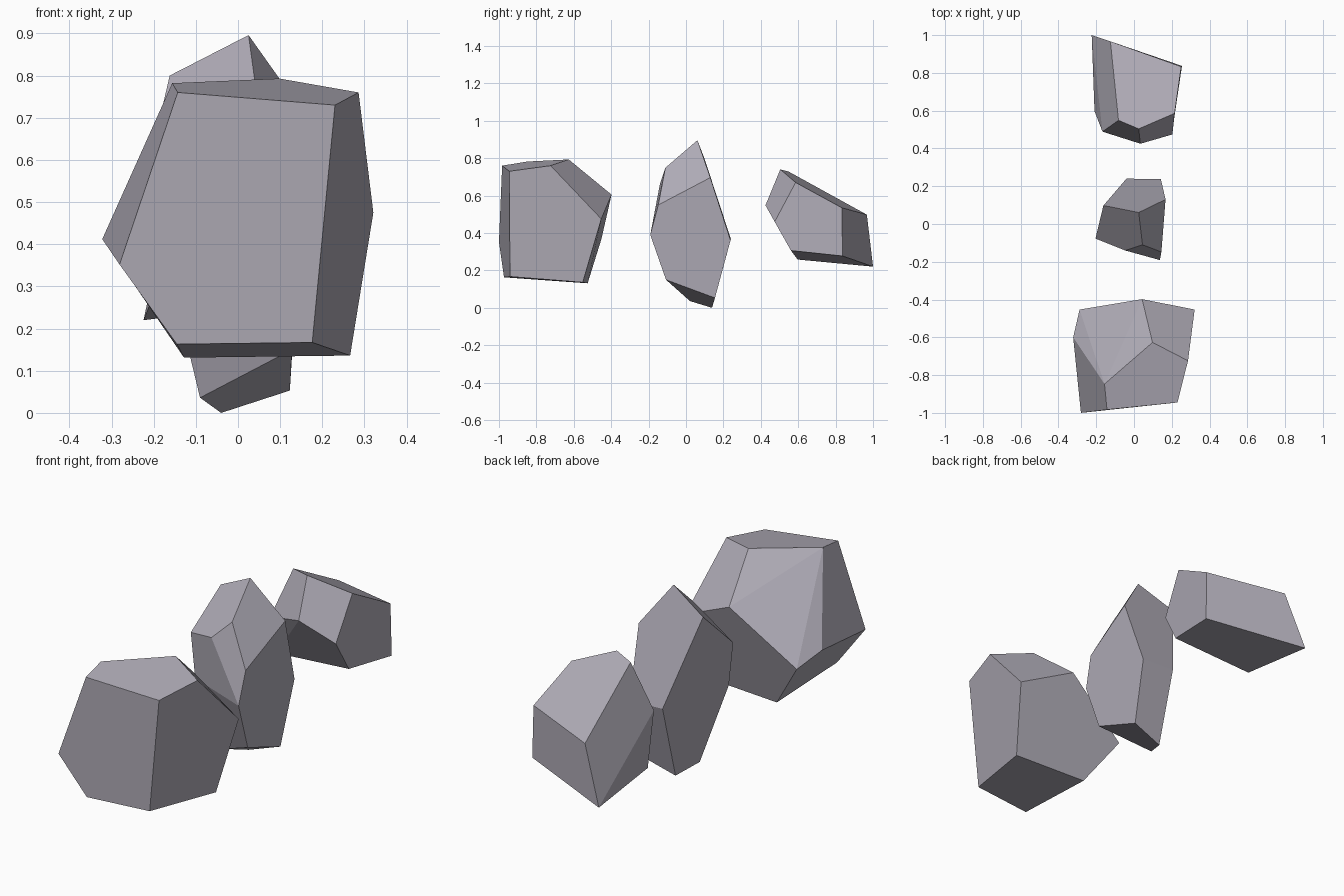
import bpy, bmesh
from math import radians

# Dull purple-grey stone
stone = bpy.data.materials.new("stone")
stone.diffuse_color = (0.43, 0.41, 0.47, 1.0)


def rock(name, corners):
    """Faceted boulder: convex hull of its corners, near-flat triangles merged into facets."""
    bm = bmesh.new()
    for c in corners:
        bm.verts.new(c)
    bmesh.ops.convex_hull(bm, input=bm.verts[:])
    bmesh.ops.dissolve_limit(bm, angle_limit=radians(7), verts=[], edges=bm.edges[:])
    bmesh.ops.recalc_face_normals(bm, faces=bm.faces[:])
    mesh = bpy.data.meshes.new(name)
    bm.to_mesh(mesh)
    bm.free()
    mesh.materials.append(stone)
    obj = bpy.data.objects.new(name, mesh)
    bpy.context.collection.objects.link(obj)
    return obj


# Large broad rock at the front
rock("front_rock", [
    (-0.143, -0.983, 0.760), (0.230, -0.945, 0.730), (0.286, -0.724, 0.760),
    (0.098, -0.627, 0.793), (-0.156, -0.847, 0.782),            # top rim
    (-0.322, -0.600, 0.412), (-0.281, -1.000, 0.352),
    (0.321, -0.453, 0.475), (0.043, -0.398, 0.605), (-0.288, -0.453, 0.365),
    (-0.145, -0.973, 0.163), (0.176, -0.941, 0.167),
    (0.266, -0.552, 0.136), (-0.128, -0.526, 0.131),            # base
])

# Tall narrow rock in the middle
rock("middle_rock", [
    (0.025, 0.061, 0.896), (0.045, -0.110, 0.749), (-0.162, 0.098, 0.800),
    (-0.204, -0.077, 0.619), (-0.047, -0.140, 0.659),           # top
    (0.167, 0.130, 0.696), (0.145, -0.148, 0.550), (0.137, -0.191, 0.390),
    (0.142, 0.238, 0.361), (-0.040, 0.240, 0.368), (-0.178, -0.080, 0.400),
    (0.128, -0.107, 0.150), (-0.090, 0.021, 0.036),
    (-0.040, 0.139, 0.000), (0.123, 0.155, 0.053),              # base
])

# Low slanted rock at the back
rock("back_rock", [
    (0.025, 0.504, 0.740), (-0.082, 0.549, 0.728), (0.215, 0.586, 0.670),
    (0.250, 0.833, 0.535), (-0.125, 0.967, 0.498),              # sloping top
    (0.034, 0.425, 0.548), (0.203, 0.474, 0.460), (-0.167, 0.489, 0.490),
    (0.213, 0.561, 0.306), (-0.209, 0.597, 0.258),
    (0.254, 0.837, 0.277), (-0.224, 1.000, 0.220),              # base
])
